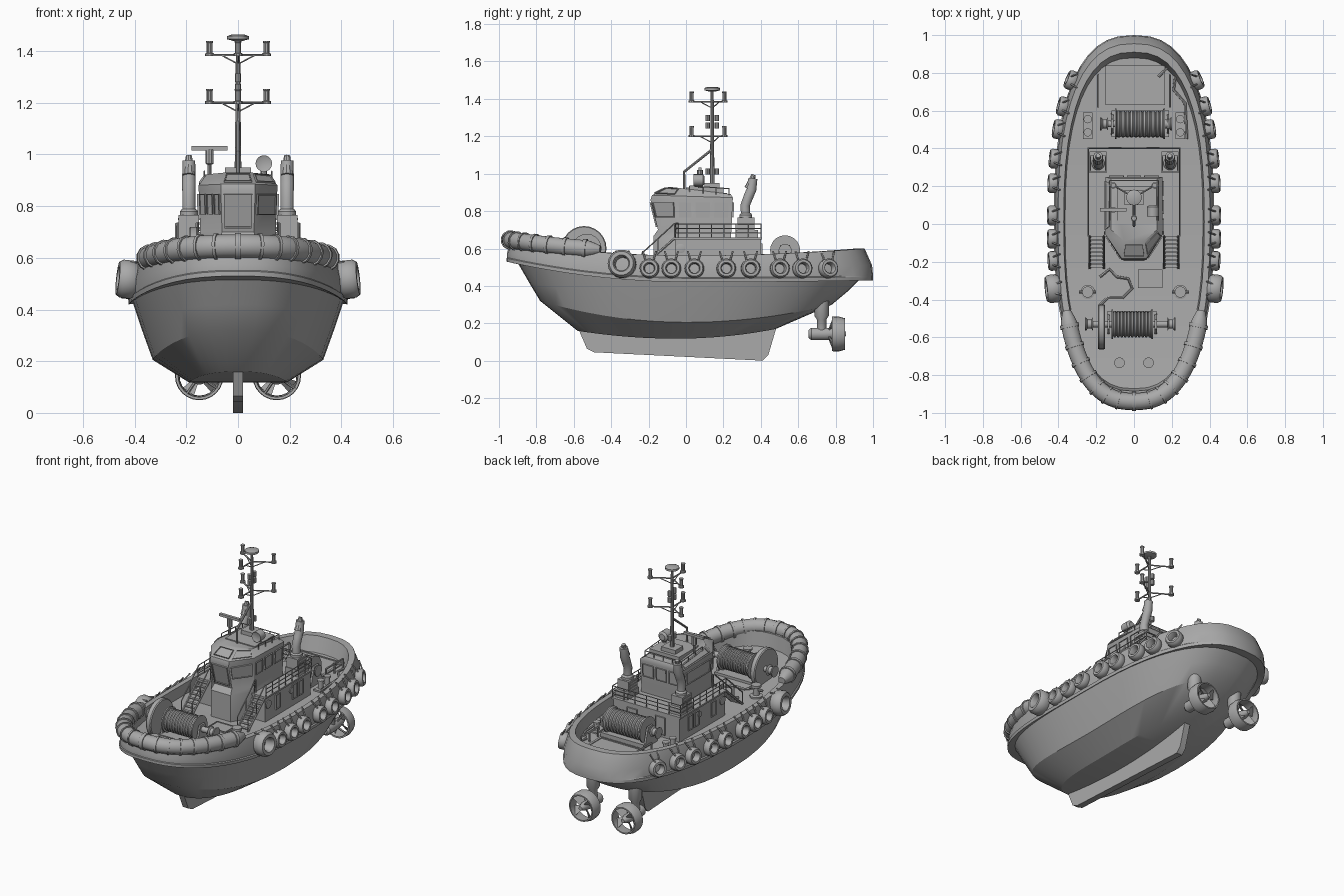
import bpy, bmesh, math
from mathutils import Vector as V, Matrix

cube = bpy.data.objects.get("Cube")
if cube:
    bpy.data.objects.remove(cube)

paint = bpy.data.materials.new("plain grey")
paint.use_nodes = True
GREY = (0.4, 0.4, 0.4, 1)
paint.diffuse_color = GREY
paint.node_tree.nodes["Principled BSDF"].inputs["Base Color"].default_value = GREY


def finish(name, bm, angle=35):
    bmesh.ops.recalc_face_normals(bm, faces=bm.faces)
    me = bpy.data.meshes.new(name)
    bm.to_mesh(me)
    bm.free()
    me.materials.append(paint)
    ob = bpy.data.objects.new(name, me)
    bpy.context.collection.objects.link(ob)
    bpy.ops.object.select_all(action='DESELECT')
    ob.select_set(True)
    bpy.context.view_layer.objects.active = ob
    bpy.ops.object.shade_smooth_by_angle(angle=math.radians(angle))


def skin(bm, rings, cap=True, loop=False):
    """Bridge equal-length rings of points into a surface."""
    vs = [[bm.verts.new(p) for p in r] for r in rings]
    n = len(vs[0])
    for a, b in zip(vs, vs[1:] + (vs[:1] if loop else [])):
        for i in range(n):
            j = (i + 1) % n
            bm.faces.new((a[i], a[j], b[j], b[i]))
    if cap and not loop:
        bm.faces.new(vs[0])
        bm.faces.new(vs[-1])
    return vs


def box(bm, x0, x1, y0, y1, z0, z1):
    skin(bm, [[(x0, y0, z), (x1, y0, z), (x1, y1, z), (x0, y1, z)] for z in (z0, z1)])


def tube(bm, pts, r, n=8):
    """Sweep a circle along points; r may be a list of radii."""
    pts = [V(p) for p in pts]
    rs = r if isinstance(r, list) else [r] * len(pts)
    rings, old = [], None
    for i, p in enumerate(pts):
        d = (pts[min(i + 1, len(pts) - 1)] - pts[max(i - 1, 0)]).normalized()
        if old is None:
            u = d.orthogonal().normalized()
        else:
            u = old.rotation_difference(d) @ u
        old, w = d, d.cross(u)
        rings.append([p + (u * math.cos(k * math.tau / n) + w * math.sin(k * math.tau / n)) * rs[i]
                      for k in range(n)])
    skin(bm, rings)


def lathe(bm, prof, at, axis, n=20, loop=False):
    """Spin (radius, distance) pairs about an axis through a point."""
    q = V(axis).to_track_quat('Z', 'Y')
    skin(bm, [[V(at) + q @ V((r * math.cos(k * math.tau / n), r * math.sin(k * math.tau / n), h))
               for k in range(n)] for r, h in prof], loop=loop)


def rail(bm, pts, h, bars=3, r=0.003):
    """Posts and horizontal bars along a path."""
    pts = [V(p) for p in pts]
    for a, b in zip(pts, pts[1:]):
        for k in range(bars):
            up = V((0, 0, h * (k + 1) / bars))
            tube(bm, [a + up, b + up], r, 5)
        m = max(1, round((b - a).length / 0.07))
        for i in range(m + 1):
            p = a.lerp(b, i / m)
            tube(bm, [p, p + V((0, 0, h))], r, 5)


def panel(bm, quad, u0, u1, v0, v1, t=0.008):
    """Thin plate on part of a quad (bottom left, bottom right, top right, top left)."""
    a, b, c, d = map(V, quad)
    at = lambda u, v: a.lerp(b, u).lerp(d.lerp(c, u), v)
    q = [at(u0, v0), at(u1, v0), at(u1, v1), at(u0, v1)]
    mid = sum(q, V()) / 4
    n = (b - a).cross(d - a).normalized() * t
    inner = [p.lerp(mid, 0.09) + n for p in q]
    skin(bm, [q, [p + n for p in q], inner, [p - n * 0.6 for p in inner]])


# Oval plan shared by the hull, bulwark, fender and tyres
def oval(spec, t):
    w, yb, ys, zb, zm, zs = spec
    p = lambda v: math.copysign(abs(v) ** 0.8, v)
    s = p(math.sin(t))
    return V((w * p(math.cos(t)), (yb + ys) / 2 + s * (ys - yb) / 2,
              zm + ((zs if s > 0 else zb) - zm) * s * s))


N = 48
levels = [(.19, -.58, .48, .16, .118, .17), (.33, -.78, .78, .32, .205, .30),
          (.375, -.84, .87, .42, .33, .375), (.408, -.895, .935, .515, .43, .44),
          (.423, -.96, 1.0, .53, .42, .43), (.425, -.96, 1.0, .548, .44, .45),
          (.418, -.957, 1.0, .552, .445, .455), (.418, -.957, .995, .575, .50, .51),
          (.403, -.94, .955, .635, .562, .60), (.372, -.885, .91, .635, .562, .60),
          (.365, -.872, .88, .545, .495, .505)]
bm = bmesh.new()
vs = skin(bm, [[oval(l, i * math.tau / N) for i in range(N)] for l in levels], cap=False)
for ring in (vs[0], vs[-1]):
    r = ring[N // 4:] + ring[:N // 4]
    for i in range(N // 2):
        f = [r[i], r[i + 1], r[(N - i - 1) % N], r[(N - i) % N]]
        bm.faces.new(list(dict.fromkeys(f)))
finish("hull_and_bulwark", bm, 25)

bm = bmesh.new()
skeg = [(-.58, .18), (-.53, .065), (-.49, .045), (.36, .003), (.41, 0), (.44, .03), (.49, .2)]
skin(bm, [[(x, y, z) for y, z in skeg] for x in (-.02, .02)])
finish("skeg", bm)

# Bow fender with straps
path = (.383, -.94, .94, .645, .578, .59)
a0, a1 = math.pi + .42, math.tau - .42
bm = bmesh.new()
M = 52
tube(bm, [oval(path, a0 + (a1 - a0) * i / M) for i in range(M + 1)],
     [.022, .036] + [.046] * (M - 3) + [.036, .022], 12)
for k in range(15):
    t = a0 + (a1 - a0) * (k + .7) / 15.4
    tube(bm, [oval(path, t - .013), oval(path, t + .013)], .052, 12)
finish("bow_fender", bm)

# Tyre fenders along both sides
bm = bmesh.new()
for sx in (-1, 1):
    for y in (-.34, -.195, -.078, .045, .215, .345, .5, .62, .757):
        big = y < -.3
        s = (y - .02) / .98
        k = (1 - abs(s) ** 2.5) ** .4
        nrm = V((sx * k ** 1.5 / .42, math.copysign(abs(s) ** 1.5, s) / .98, .25)).normalized()
        c = V((sx * (.418 * k + .004), y, .515 if big else .492)) + nrm * (.022 if big else .01)
        R, h = (.075, .036) if big else (.052, .025)
        prof = [(.5 * R, -h), (.86 * R, -h), (R, -.55 * h), (R, .55 * h), (.86 * R, h), (.6 * R, h), (.5 * R, .6 * h)]
        lathe(bm, prof, c, nrm, 18, True)
        for d in (-.035, .035):
            tube(bm, [c + V((0, d * .6, R * .85)), V((sx * .395 * k, y + d, .585))], .005, 5)
finish("tyre_fenders", bm)

# Deckhouse with side doors and portholes
bm = bmesh.new()
box(bm, -.235, .235, -.06, .4, .48, .65)
box(bm, -.245, .245, -.065, .405, .648, .658)
for s in (-1, 1):
    q = [(s * .235, -s * .17 + .17, .5), (s * .235, s * .17 + .17, .5),
         (s * .235, s * .17 + .17, .65), (s * .235, -s * .17 + .17, .65)]
    for u in (.12, .62, .8):
        u = u if s > 0 else .87 - u
        panel(bm, q, u, u + .13, .25, .88)
    lathe(bm, [(.026, 0), (.026, .006), (.018, .008)], (s * .235, -.03, .6), (s, 0, 0), 14)
    lathe(bm, [(.018, 0), (.018, .006)], (s * .235, .2, .6), (s, 0, 0), 14)
for x in (-.1, .1):
    panel(bm, [(x + .05, .4, .5), (x - .05, .4, .5), (x - .05, .4, .64), (x + .05, .4, .64)], .15, .85, .1, .9)
finish("deckhouse", bm)

# Wheelhouse: chamfered plan lofted upwards
def plan(z, fx, fy, sx, sy, ry, slope=0):
    pts = [(fx, fy), (sx, sy), (sx, ry), (-sx, ry), (-sx, sy), (-fx, fy)]
    return [V((x, y, z - slope * (y - fy))) for x, y in pts]


rings = [plan(.49, .07, -.175, .15, -.05, .24), plan(.665, .07, -.175, .15, -.05, .24),
         plan(.70, .062, -.15, .146, -.05, .243), plan(.86, .066, -.19, .152, -.055, .25),
         plan(.885, .066, -.182, .152, -.055, .25, .03), plan(.93, .052, -.09, .122, -.03, .24, .12)]
bm = bmesh.new()
skin(bm, rings)
splits = {0: [(.07, .93)], 1: [(.05, .27), (.35, .6), (.68, .93)],
          2: [(.06, .32), (.38, .62), (.68, .94)], 4: [(.07, .32), (.4, .65), (.73, .95)],
          5: [(.08, .92)], 3: [(.08, .92)]}
for side, spans in splits.items():
    # side index gives the wall from plan point side to side + 1
    b, a = side, (side + 1) % 6
    for lo, hi, v0, v1 in ((2, 3, .42, .92), (4, 5, .15, .8)):
        if lo == 4 and side not in (0, 5, 3):
            continue
        if side == 5:
            v0 = .1 if lo == 2 else v0
        quad = [rings[lo][b], rings[lo][a], rings[hi][a], rings[hi][b]]
        for u0, u1 in spans:
            panel(bm, quad, u0, u1, v0, v1)
box(bm, -.09, .12, .0, .2, .88, .925)
box(bm, -.05, .05, .1, .18, .9, .95)
finish("wheelhouse", bm)

# Stairs and railings
bm = bmesh.new()
for s in (-1, 1):
    for x in (.16, .235):
        tube(bm, [(s * x, -.06, .655), (s * x, -.235, .5)], .007, 6)
        tube(bm, [(s * x, -.06, .735), (s * x, -.235, .575), (s * x, -.235, .5)], .004, 6)
        tube(bm, [(s * x, -.15, .575), (s * x, -.15, .655)], .003, 5)
    for k in range(8):
        y, z = -.075 - k * .021, .642 - k * .0186
        box(bm, s * .1975 - .037, s * .1975 + .037, y - .009, y + .009, z - .003, z + .003)
    rail(bm, [(s * .155, -.055, .657), (s * .155, -.04, .657)], .08)
    rail(bm, [(s * .24, -.06, .657), (s * .24, .4, .657), (0, .4, .657)], .075)
    rail(bm, [(s * .19, .62, .505), (s * .19, .79, .505)], .06, 1, .006)
rail(bm, [(-.13, .02, .9), (-.13, .23, .885), (.13, .23, .885), (.13, .02, .9)], .035, 1)
finish("stairs_and_railings", bm)

# Exhaust stacks on their casings
bm = bmesh.new()
for s in (-1, 1):
    x = s * .19
    box(bm, x - .045, x + .045, .27, .385, .655, .70)
    box(bm, x - .04, x + .04, .275, .365, .70, .765)
    for k in range(3):
        box(bm, x - .043, x + .043, .283, .357, .712 + k * .017, .72 + k * .017)
    lathe(bm, [(.035, 0), (.035, .02), (.026, .03)], (x, .32, .76), (0, 0, 1), 14)
    tube(bm, [(x, .32, .76), (x, .316, .83), (x, .335, .88), (x, .35, .915), (x, .358, .975)],
         [.026, .026, .027, .027, .025], 12)
    tube(bm, [(x, .335, .92), (x, .362, .995)], [.024, .012], 10)
finish("exhaust_stacks", bm)

# Mast with lamp arms, radar and searchlight
bm = bmesh.new()
tube(bm, [(0, .14, .88), (0, .14, 1.1), (0, .14, 1.45)], [.014, .011, .008], 10)
tube(bm, [(0, -.01, .9), (0, -.01, 1.01), (0, .14, 1.13)], .007, 8)
lathe(bm, [(.02, 0), (.042, .006), (.042, .018), (.025, .024)], (0, .14, 1.44), (0, 0, 1), 12)
for z in (1.2, 1.385):
    for x, y in ((.11, .205), (-.11, .205), (0, .03)):
        tube(bm, [(0, .14, z), (x, y, z)], .0045, 6)
        tube(bm, [(0, .14, z - .035), (x * .6, .14 + (y - .14) * .6, z)], .003, 5)
        lathe(bm, [(.017, 0), (.017, .01), (.011, .012), (.011, .05), (.013, .052), (.013, .058)],
              (x, y, z - .004), (0, 0, 1), 10)
for z in (1.01, 1.255, 1.295):
    for y in (.115, .165):
        lathe(bm, [(.012, -.014), (.012, .018)], (0, y, z), (0, 0, 1), 8)
finish("mast", bm)
bm = bmesh.new()
tube(bm, [(-.11, .075, .9), (-.11, .075, .96), (-.11, .075, .965), (-.11, .075, 1.02)], [.008, .008, .016, .016], 10)
box(bm, -.18, -.04, .066, .084, 1.016, 1.032)
tube(bm, [(.1, .075, .9), (.1, .075, .96)], .012, 8)
lathe(bm, [(.02, -.03), (.032, -.02), (.032, .03), (.024, .026)], (.1, .07, .965), (0, -1, 0), 16)
finish("radar_and_searchlight", bm)

# Winches
def winch(name, x0, x1, y, z, r, ends, wheel=None):
    bm = bmesh.new()
    prof = [(r * 1.12, 0), (r * 1.12, .008)]
    coils = 11
    step = (x1 - x0 - .016) / coils
    for k in range(coils):
        prof += [(r * .88, .008 + step * (k + .05)), (r, .008 + step * (k + .3)), (r, .008 + step * (k + .7))]
    prof += [(r * 1.12, x1 - x0 - .008), (r * 1.12, x1 - x0)]
    lathe(bm, prof, (x0, y, z), (1, 0, 0), 20)
    tube(bm, [(ends[0], y, z), (ends[1], y, z)], .018, 12)
    for e, d in ((ends[0], 1), (ends[1], -1)):
        lathe(bm, [(.035, 0), (.035, .006), (.024, .015), (.024, .035), (.035, .042)], (e, y, z), (d, 0, 0), 14)
    for x in (x0 - .015, x1 + .015):
        skin(bm, [[(x + d, y - .06, .49), (x + d, y + .06, .49), (x + d, y + .025, z + .03),
                   (x + d, y - .025, z + .03)] for d in (-.006, .006)])
    box(bm, x0 - .02, x1 + .02, y - .07, y + .07, .49, .525)
    if wheel is not None:
        lathe(bm, [(.115, 0), (.12, .006), (.12, .03), (.115, .036)], (wheel, y - .015, z), (1, 0, 0), 24)
    finish(name, bm)


winch("front_winch", -.12, .1, -.53, .6, .07, (-.26, .22), -.19)
winch("rear_winch", -.1, .165, .53, .59, .072, (-.18, .2))

# Deck fittings
bm = bmesh.new()
for s in (-1, 1):
    lathe(bm, [(.028, 0), (.018, .01), (.018, .05), (.028, .055), (.028, .065)], (s * .077, -.735, .52), (0, 0, 1), 14)
    lathe(bm, [(.038, 0), (.038, .012), (.02, .016), (.02, .06), (.03, .065), (.03, .08)],
          (s * .245, -.36, .5), (0, 0, 1), 14)
    tube(bm, [(s * .245 - .045, -.36, .55), (s * .245 + .045, -.36, .55)], .009, 8)
    box(bm, s * .245 - .025, s * .245 + .025, .45, .59, .49, .508)
    for y in (.485, .555):
        lathe(bm, [(.016, 0), (.016, .05), (.022, .053), (.022, .062)], (s * .245, y, .5), (0, 0, 1), 12)
panel(bm, [(.02, -.34, .508), (.15, -.34, .508), (.15, -.24, .508), (.02, -.24, .508)], 0, 1, 0, 1)
panel(bm, [(-.15, .63, .507), (.165, .63, .507), (.165, .84, .507), (-.15, .84, .507)], 0, 1, 0, 1)
tube(bm, [(-.18, -.28, .51), (-.13, -.24, .51), (-.09, -.28, .51), (-.03, -.29, .51), (-.01, -.34, .51),
          (-.06, -.39, .51), (-.14, -.39, .51), (-.18, -.43, .51)], .008, 6)
tube(bm, [(.13, .78, .52), (.18, .83, .52), (.22, .79, .52), (.21, .71, .52), (.27, .64, .52), (.28, .45, .52)], .008, 6)
finish("deck_fittings", bm)

# Steerable thrusters
bm = bmesh.new()
for s in (-1, 1):
    c = V((s * .15, .815, .143))
    tube(bm, [(s * .15, .725, .34), (s * .15, .725, .24), (s * .15, .725, .22), (s * .15, .725, .14)],
         [.04, .04, .026, .026], 12)
    lathe(bm, [(.022, -.16), (.034, -.145), (.034, -.07), (.026, 0), (.012, .04)], c, (0, 1, 0), 14)
    lathe(bm, [(.082, -.035), (.092, -.035), (.094, 0), (.084, .035), (.076, .035), (.078, 0)], c, (0, 1, 0), 24, True)
    for k in range(4):
        m = Matrix.Translation(c) @ Matrix.Rotation(k * math.pi / 2 + .6, 4, 'Y')
        skin(bm, [[m @ V(p) for p in ((-.01, -.02 + d, .02), (.012, .016 + d, .02),
                                      (.026, .02 + d, .074), (-.026, -.018 + d, .074))] for d in (0, .005)])
        tube(bm, [m @ V((0, -.05, .025)), m @ V((0, -.03, .085))], .006, 6)
finish("thrusters", bm)
